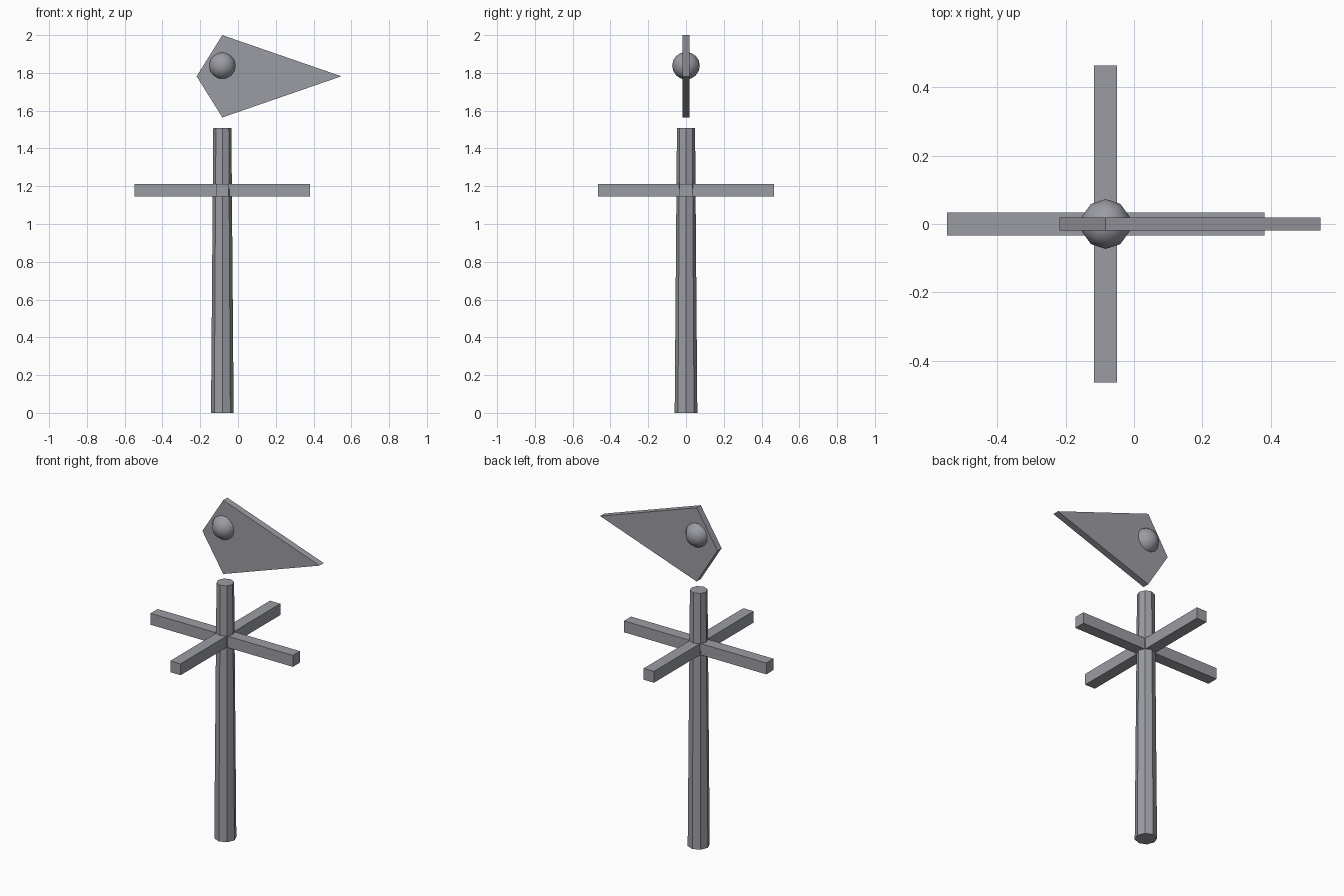
import bpy, bmesh

if "Cube" in bpy.data.objects:
    bpy.data.objects.remove(bpy.data.objects["Cube"])

CX = -0.083  # x position of the pole axis

# Dark slate grey shared by every part
slate = bpy.data.materials.new("slate_grey")
slate.diffuse_color = (0.33, 0.335, 0.37, 1)
slate.use_nodes = True
slate.node_tree.nodes["Principled BSDF"].inputs["Base Color"].default_value = slate.diffuse_color


def finish(name, bm):
    bmesh.ops.recalc_face_normals(bm, faces=bm.faces)
    mesh = bpy.data.meshes.new(name)
    bm.to_mesh(mesh)
    bm.free()
    mesh.materials.append(slate)
    obj = bpy.data.objects.new(name, mesh)
    bpy.context.collection.objects.link(obj)
    return obj


def box(name, size, location):
    bm = bmesh.new()
    bmesh.ops.create_cube(bm, size=1)
    bmesh.ops.scale(bm, vec=size, verts=bm.verts)
    obj = finish(name, bm)
    obj.location = location
    return obj


# Tapered eight-sided pole
bm = bmesh.new()
bmesh.ops.create_cone(bm, cap_ends=True, segments=8, radius1=0.06,
                      radius2=0.048, depth=1.508)
pole = finish("pole", bm)
pole.location = (CX, 0, 0.754)

# Two crossed direction bars
box("crossbar_x", (0.93, 0.067, 0.067), (CX, 0, 1.179))
box("crossbar_y", (0.067, 0.93, 0.067), (CX, 0, 1.179))

# Flat kite-shaped vane
outline = [(-0.219, 1.782), (CX, 1.564), (0.547, 1.782), (CX, 2.0)]
bm = bmesh.new()
face = bm.faces.new([bm.verts.new((x, -0.0195, z)) for x, z in outline])
ext = bmesh.ops.extrude_face_region(bm, geom=[face])
bmesh.ops.translate(bm, vec=(0, 0.039, 0),
                    verts=[g for g in ext["geom"] if isinstance(g, bmesh.types.BMVert)])
# Keep the starting face as the closed front side
if len(bm.faces) < 6:
    bm.faces.new([v for v in bm.verts if v.co.y < 0])
finish("vane", bm)

# Smooth ball through the vane, with a vertex facing front and back
bpy.ops.mesh.primitive_uv_sphere_add(segments=10, ring_count=8, radius=0.073,
                                     location=(CX, 0, 1.838))
ball = bpy.context.object
ball.name = "vane_ball"
ball.data.materials.append(slate)
bpy.ops.object.shade_smooth()
